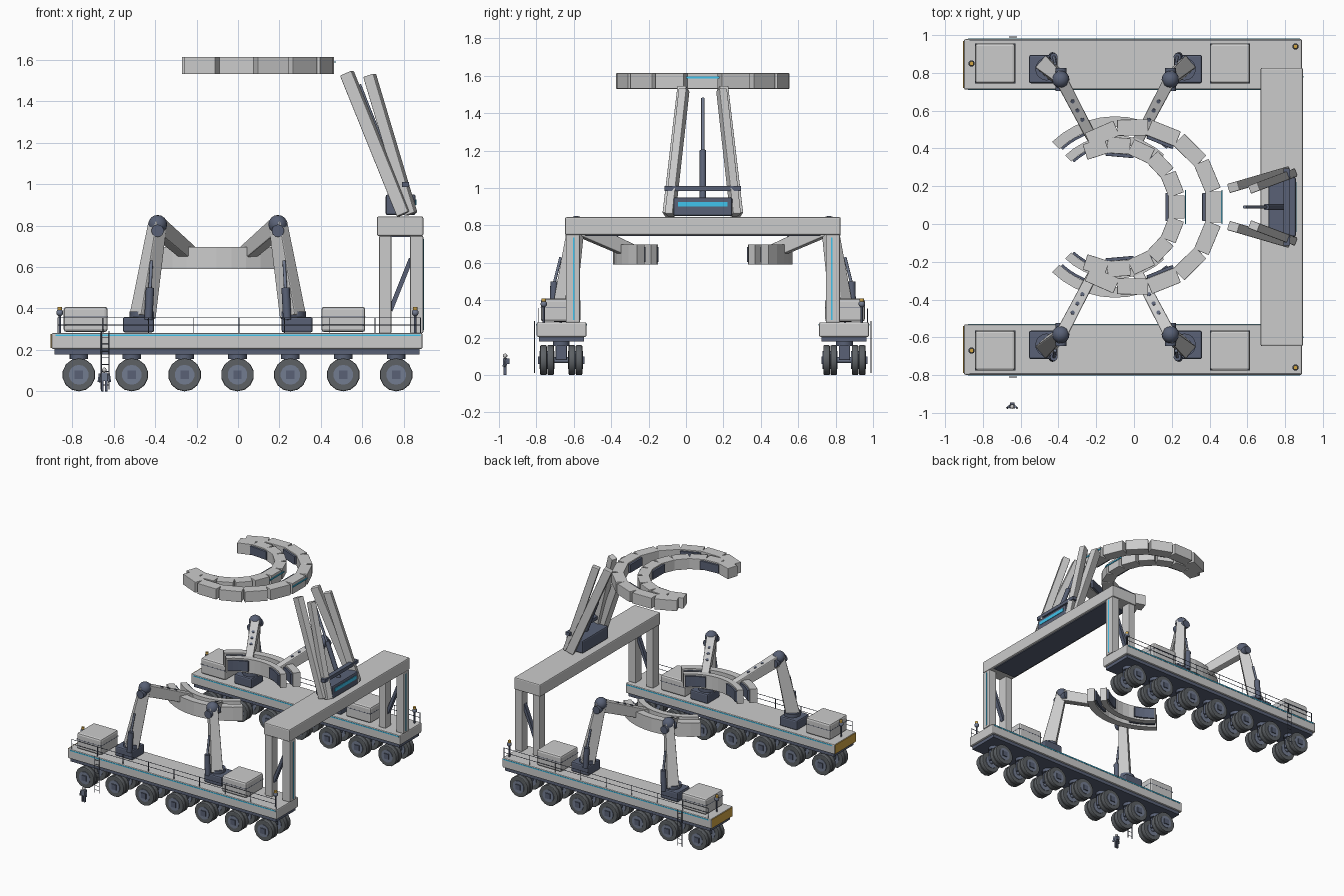
import bpy, bmesh
from math import cos, sin, radians, pi
from mathutils import Vector, Matrix

if "Cube" in bpy.data.objects:
    bpy.data.objects.remove(bpy.data.objects["Cube"])

C = 0.09      # centre line in y of the machine
AX = -0.0975  # centre in x of the clamp arms


def material(name, rgb):
    m = bpy.data.materials.new(name)
    m.diffuse_color = (*rgb, 1)
    m.use_nodes = True
    m.node_tree.nodes["Principled BSDF"].inputs["Base Color"].default_value = m.diffuse_color
    return m


DARK = material("dark_steel", (0.10, 0.12, 0.18))
HUB = material("hub_steel", (0.17, 0.20, 0.28))
TYRE = material("tyre_rubber", (0.11, 0.12, 0.13))
CYAN = material("cyan_light", (0.05, 0.55, 0.85))
AMBER = material("amber", (0.65, 0.38, 0.06))


def finish(name, bm, mat=None, bevel=0, smooth=False):
    bmesh.ops.recalc_face_normals(bm, faces=bm.faces[:])
    me = bpy.data.meshes.new(name)
    bm.to_mesh(me)
    bm.free()
    ob = bpy.data.objects.new(name, me)
    bpy.context.collection.objects.link(ob)
    if mat:
        me.materials.append(mat)
    if bevel:
        b = ob.modifiers.new("bevel", 'BEVEL')
        b.width, b.segments, b.limit_method = bevel, 2, 'ANGLE'
    if smooth:
        for p in me.polygons:
            p.use_smooth = len(p.vertices) <= 4
    return ob


def box(name, loc, size, mat=None, bevel=0, turn=0):
    bm = bmesh.new()
    M = Matrix.Translation(loc) @ Matrix.Rotation(turn, 4, 'Z') @ Matrix.Diagonal((*size, 1))
    bmesh.ops.create_cube(bm, size=1, matrix=M)
    return finish(name, bm, mat, bevel)


def along(p1, p2):
    p1, p2 = Vector(p1), Vector(p2)
    d = p2 - p1
    return Matrix.Translation((p1 + p2) / 2) @ d.to_track_quat('Z', 'Y').to_matrix().to_4x4(), d.length


def strut(name, p1, p2, w, h, end=1, mat=None, bevel=0):
    # square bar between two points, scaled by end at the far point
    M, L = along(p1, p2)
    bm = bmesh.new()
    bmesh.ops.create_cube(bm, size=1)
    for v in bm.verts:
        k = end if v.co.z > 0 else 1
        v.co = M @ Vector((v.co.x * w * k, v.co.y * h * k, v.co.z * L))
    return finish(name, bm, mat, bevel)


def rod(name, p1, p2, r, mat=None, seg=12, bevel=0):
    M, L = along(p1, p2)
    bm = bmesh.new()
    bmesh.ops.create_cone(bm, cap_ends=True, segments=seg, radius1=r, radius2=r, depth=L, matrix=M)
    return finish(name, bm, mat, bevel, True)


def ball(name, loc, r, mat=None, seg=16):
    bm = bmesh.new()
    bmesh.ops.create_uvsphere(bm, u_segments=seg, v_segments=seg // 2, radius=r,
                              matrix=Matrix.Translation(loc))
    return finish(name, bm, mat, 0, True)


def arc(name, cx, r0, r1, z0, z1, a0, a1, mat=None, n=10):
    # curved bar of rectangular section
    bm = bmesh.new()
    rings = []
    for i in range(n + 1):
        a = radians(a0 + (a1 - a0) * i / n)
        rings.append([bm.verts.new((cx + r * cos(a), C + r * sin(a), z))
                      for r, z in ((r0, z0), (r1, z0), (r1, z1), (r0, z1))])
    for p, q in zip(rings, rings[1:]):
        for j in range(4):
            bm.faces.new((p[j], p[(j + 1) % 4], q[(j + 1) % 4], q[j]))
    bm.faces.new(rings[0])
    bm.faces.new(rings[-1])
    return finish(name, bm, mat)


def side(s):
    def P(x, off, z):
        return (x, C + s * off, z)

    # long carrier beam, underside, bumper and light strips
    box("carrier_beam", P(-0.005, 0.755, 0.243), (1.79, 0.267, 0.078), None, 0.008)
    box("beam_underside", P(-0.005, 0.755, 0.194), (1.76, 0.24, 0.03), DARK)
    box("bumper", P(-0.898, 0.755, 0.243), (0.012, 0.25, 0.068), AMBER)
    for o in (0.621, 0.889):
        box("beam_light_strip", P(0, o, 0.27), (1.76, 0.004, 0.008), CYAN)

    # seven wheel bogies
    for i in range(7):
        x = -0.768 + i * 0.2552
        rod("bogie_turntable", P(x, 0.757, 0.155), P(x, 0.757, 0.182), 0.045, DARK, 16)
        box("bogie_block", P(x, 0.757, 0.122), (0.06, 0.06, 0.085), DARK, 0.005)
        rod("axle", P(x, 0.65, 0.08), P(x, 0.864, 0.08), 0.016, HUB, 10)
        for t in (-1, 1):
            o = 0.757 + t * 0.076
            for k in (-0.019, 0.019):
                rod("tyre", P(x, o + k - 0.0175, 0.08), P(x, o + k + 0.0175, 0.08), 0.08, TYRE, 14, 0.006)
            rod("wheel_hub", P(x, o - 0.04, 0.08), P(x, o + 0.04, 0.08), 0.048, HUB, 14)
            box("hub_cap", P(x, o + t * 0.041, 0.08), (0.04, 0.012, 0.04), DARK)

    # equipment housings
    for x in (-0.735, 0.508):
        box("equipment_housing", P(x, 0.76, 0.347), (0.212, 0.212, 0.122), None, 0.014)
        box("housing_seam", P(x, 0.76, 0.36), (0.2135, 0.2135, 0.004), DARK)

    # railing, ladder, beacons
    for z in (0.32, 0.355):
        rod("rail", P(-0.87, 0.88, z), P(0.88, 0.88, z), 0.0022, DARK, 6)
    for i in range(9):
        x = -0.87 + i * 1.75 / 8
        rod("rail_post", P(x, 0.88, 0.28), P(x, 0.88, 0.357), 0.0022, DARK, 6)
    for x in (-0.66, -0.622):
        rod("ladder_rail", P(x, 0.9, 0.01), P(x, 0.9, 0.29), 0.003, DARK, 6)
    for i in range(8):
        z = 0.03 + i * 0.033
        rod("ladder_rung", P(-0.66, 0.9, z), P(-0.622, 0.9, z), 0.002, DARK, 6)
    for x, o in ((-0.86, 0.76), (0.855, 0.85)):
        rod("beacon_post", P(x, o, 0.28), P(x, o, 0.38), 0.006, DARK, 8)
        ball("beacon_collar", P(x, o, 0.38), 0.018, HUB, 10)
        rod("beacon_lamp", P(x, o, 0.385), P(x, o, 0.408), 0.012, AMBER, 10)

    # portal columns and brace
    for x, w in ((0.71, 0.06), (0.862, 0.064)):
        box("portal_column", P(x, 0.695, 0.515), (w, 0.075, 0.47), None, 0.006)
    strut("column_brace", P(0.735, 0.695, 0.39), P(0.835, 0.695, 0.64), 0.03, 0.022, 1, DARK)
    box("column_light", P(0.895, 0.69, 0.515), (0.004, 0.008, 0.44), CYAN)

    # clamp arms
    for t in (-1, 1):
        X = lambda d: AX + t * d
        box("arm_base", P(X(0.383), 0.73, 0.322), (0.15, 0.15, 0.075), DARK, 0.01)
        rod("arm_swivel", P(X(0.365), 0.73, 0.35), P(X(0.365), 0.73, 0.385), 0.06, DARK, 16)
        strut("lower_arm", P(X(0.363), 0.74, 0.36), P(X(0.29), 0.675, 0.815), 0.085, 0.10, 0.72, None, 0.006)
        ball("elbow_joint", P(X(0.29), 0.675, 0.805), 0.046, DARK)
        rod("elbow_pin", P(X(0.29), 0.615, 0.775), P(X(0.29), 0.735, 0.775), 0.03, DARK, 14)
        a, b = Vector(P(X(0.285), 0.67, 0.79)), Vector(P(X(0.115), 0.345, 0.645))
        strut("forearm", a, b, 0.065, 0.085, 0.85, None, 0.006)
        up = (b - a).to_track_quat('Z', 'Y') @ Vector((0, 1, 0))
        for f in (0.3, 0.45, 0.6):
            p = a.lerp(b, f)
            rod("forearm_port", p + up * 0.03, p + up * 0.0435, 0.011, DARK, 10)
        rod("arm_cylinder", P(X(0.335), 0.80, 0.345), P(X(0.327), 0.795, 0.50), 0.02, DARK, 12)
        rod("arm_piston", P(X(0.327), 0.795, 0.49), P(X(0.32), 0.76, 0.63), 0.008, HUB, 10)

    # two-layer clamp jaws with dark linings
    a0, a1 = (47, 134) if s > 0 else (-134, -47)
    for r0, r1 in ((0.425, 0.48), (0.335, 0.38)):
        arc("clamp_jaw", -0.1, r0, r1, 0.59, 0.697, a0, a1)
        m = (a0 + a1) / 2
        for d in (-29, 29):
            arc("jaw_lining", -0.1, r0 - 0.014, r0 - 0.001, 0.605, 0.685, m + d - 13, m + d + 13, DARK, 4)

    # leaning mast legs, a pair on each side
    strut("mast_leg_front", P(0.80, 0.185, 0.855), P(0.525, 0.105, 1.535), 0.05, 0.062, 1, None, 0.005)
    strut("mast_leg_back", P(0.835, 0.175, 0.855), P(0.635, 0.10, 1.525), 0.045, 0.055, 1, None, 0.005)


for s in (1, -1):
    side(s)

# portal crossbeam
box("crossbeam", (0.782, C, 0.797), (0.224, 1.474, 0.094), None, 0.008)
box("crossbeam_underside", (0.782, C, 0.748), (0.19, 1.25, 0.008), DARK)

# mast base, panel, cross tie and piston
box("mast_base", (0.785, C, 0.90), (0.145, 0.315, 0.10), DARK, 0.01)
box("panel_light", (0.858, C, 0.913), (0.006, 0.265, 0.026), CYAN)
box("mast_cross_tie", (0.808, C, 0.998), (0.034, 0.41, 0.026), DARK)
rod("mast_cylinder", (0.80, C, 0.94), (0.70, C, 1.20), 0.017, DARK)
rod("mast_piston", (0.70, C, 1.19), (0.585, C, 1.48), 0.009, HUB)


# upper crescent made of two off-centre segmented rings
def segmented_ring(name, cx, r_out, count, span, pads):
    w, step = 0.085, 2 * span / count
    r = r_out - w / 2
    length = 2 * r * sin(radians(step / 2)) * 0.99
    for i in range(count):
        a = radians(-span + step * (i + 0.5))
        box(name + "_segment", (cx + r * cos(a), C + r * sin(a), 1.572),
            (w, length, 0.083), None, 0.003, a)
    for d in pads:
        a, q = radians(d), r - w / 2 - 0.008
        box(name + "_pad", (cx + q * cos(a), C + q * sin(a), 1.572), (0.018, 0.15, 0.065), DARK, 0.003, a)
    box(name + "_light", (cx + r_out + 0.004, C, 1.59), (0.005, 0.18, 0.010), CYAN)


segmented_ring("outer_ring", 0.0, 0.463, 11, 125, (0, 68, -68))
segmented_ring("inner_ring", -0.1, 0.368, 11, 119, (0, 85, -85))

# small standing figure for scale
fx, fy = -0.645, -0.967
for t in (-1, 1):
    box("figure_leg", (fx + t * 0.009, fy, 0.026), (0.012, 0.016, 0.052), DARK, 0.002)
    strut("figure_arm", (fx + t * 0.019, fy, 0.086), (fx + t * 0.025, fy - 0.006, 0.045), 0.01, 0.012, 1, HUB)
box("figure_torso", (fx, fy, 0.07), (0.032, 0.022, 0.042), HUB, 0.004)
box("figure_pack", (fx, fy + 0.016, 0.074), (0.024, 0.014, 0.03), DARK, 0.002)
ball("figure_head", (fx, fy, 0.103), 0.012, None, 10)
